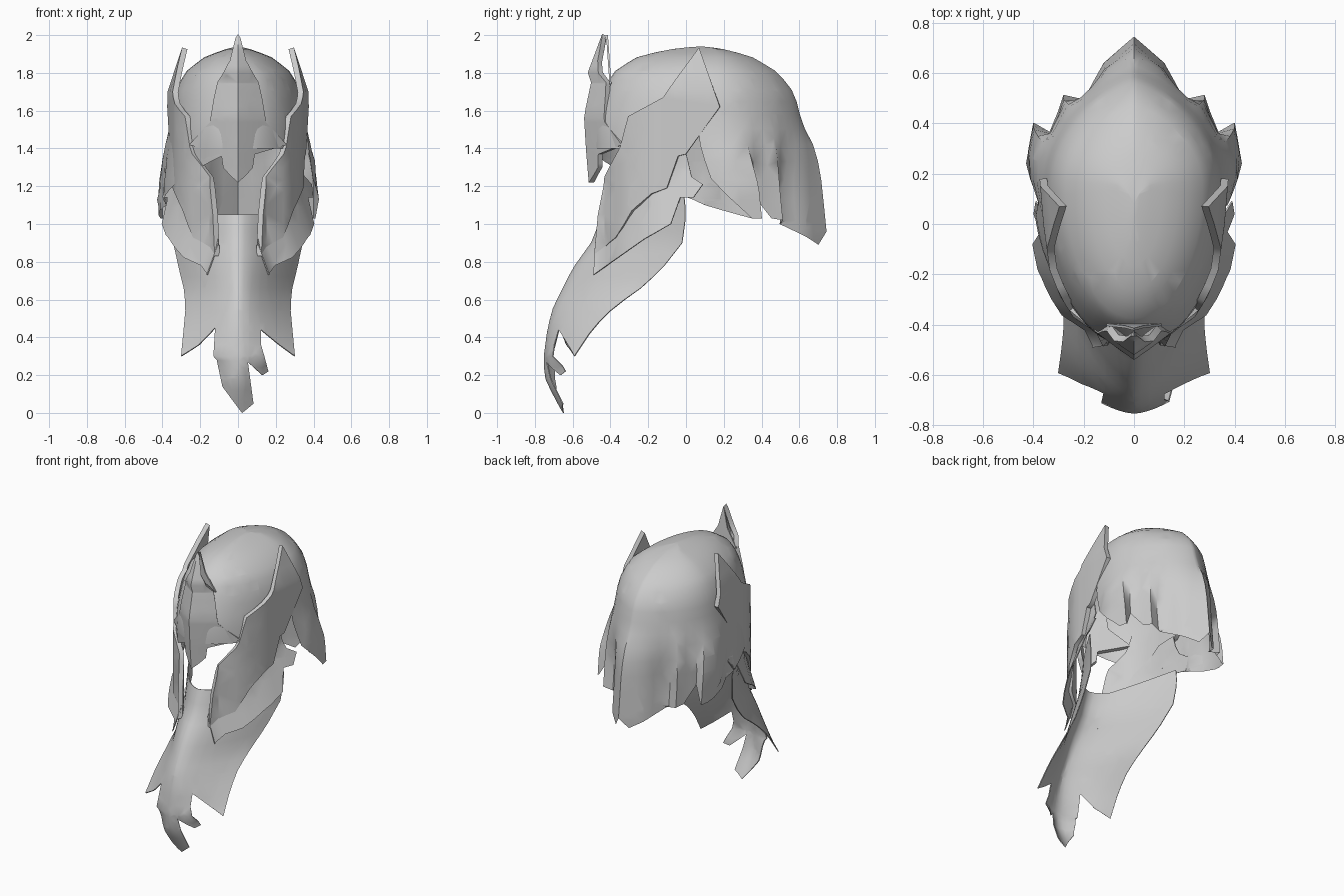
import bpy, bmesh
from math import sin, cos, pi, radians, sqrt
from mathutils import Vector

if "Cube" in bpy.data.objects:
    bpy.data.objects.remove(bpy.data.objects["Cube"])

grey = bpy.data.materials.new("plain_grey")
grey.use_nodes = True
COLOR = (0.6, 0.6, 0.6, 1)
grey.diffuse_color = COLOR
grey.node_tree.nodes["Principled BSDF"].inputs["Base Color"].default_value = COLOR


def interp(table, t):
    """Piecewise linear lookup; rows are (key, value, ...) with rising keys."""
    if t <= table[0][0]:
        return table[0][1:]
    for a, b in zip(table, table[1:]):
        if t <= b[0]:
            f = (t - a[0]) / (b[0] - a[0])
            return [p + (q - p) * f for p, q in zip(a[1:], b[1:])]
    return table[-1][1:]


def sheet(name, outline, shape, steps, thick=0.0, mirror=False):
    """Cut a flat outline into a grid, bend it with shape(u, v), thicken it."""
    bm = bmesh.new()
    bm.faces.new([bm.verts.new((u, v, 0)) for u, v in outline])
    bmesh.ops.triangulate(bm, faces=bm.faces[:])
    for axis, step in enumerate(steps):
        values = [p[axis] for p in outline]
        normal = Vector((1 - axis, axis, 0))
        k = int(min(values) / step) - 1
        while k * step < max(values):
            bmesh.ops.bisect_plane(bm, geom=bm.verts[:] + bm.edges[:] + bm.faces[:],
                                   plane_co=normal * (k * step), plane_no=normal, dist=1e-5)
            k += 1
    for v in bm.verts:
        v.co = shape(v.co.x, v.co.y)
    bmesh.ops.remove_doubles(bm, verts=bm.verts[:], dist=0.001)
    bmesh.ops.triangulate(bm, faces=bm.faces[:])
    bmesh.ops.recalc_face_normals(bm, faces=bm.faces[:])
    mesh = bpy.data.meshes.new(name)
    bm.to_mesh(mesh)
    bm.free()
    mesh.materials.append(grey)
    ob = bpy.data.objects.new(name, mesh)
    bpy.context.collection.objects.link(ob)
    bpy.ops.object.select_all(action='DESELECT')
    ob.select_set(True)
    bpy.context.view_layer.objects.active = ob
    if thick:
        mod = ob.modifiers.new("thickness", 'SOLIDIFY')
        mod.thickness, mod.offset = thick, 0
        bpy.ops.object.modifier_apply(modifier=mod.name)
    bpy.ops.object.shade_smooth_by_angle(angle=radians(50))
    if mirror:
        ob.modifiers.new("mirror", 'MIRROR')


def both(half):
    """Complete a half outline that starts and ends on the centre line."""
    return half + [(-u, v) for u, v in reversed(half) if u > 0]


# Head rings: height, front y, back y, half width
HEAD = [(0.9, -0.4, 0.745, 0.41), (1.2, -0.45, 0.72, 0.4), (1.4, -0.49, 0.67, 0.375),
        (1.53, -0.49, 0.615, 0.36), (1.69, -0.44, 0.575, 0.335), (1.8, -0.39, 0.49, 0.285),
        (1.88, -0.27, 0.36, 0.185), (1.92, -0.12, 0.23, 0.085), (1.935, 0, 0.14, 0.03),
        (1.94, 0.08, 0.08, 0)]
TOP = 1.94
# Cross-section of the hanging locks: turn, x, y
LOCKS = [(0, 0, 0.745), (0.12, 0.12, 0.64), (0.23, 0.2, 0.5), (0.28, 0.28, 0.52),
         (0.32, 0.3, 0.46), (0.36, 0.335, 0.385), (0.4, 0.4, 0.41), (0.46, 0.43, 0.25),
         (0.53, 0.37, 0.09)]


def head_point(s, v):
    """s runs from 0 at the back to 1 or -1 at the front; v is 0 at the crown."""
    z = TOP - v * v
    front, back, width = interp(HEAD, z)
    mid = max(front, min(0.15, back))
    turn = abs(s)
    c, x = cos(turn * pi), width * sin(turn * pi)
    if c > 0:
        x *= sqrt(max(0, sin(turn * pi)))
    y = mid + c * ((back - mid) if c > 0 else (mid - front))
    if turn < 0.54:
        lock_x, lock_y = interp(LOCKS, turn)
        fall = max(0, min(1, (1.52 - z) / 0.32))
        x += (lock_x - x) * fall
        y += (lock_y - 0.1 * max(0, z - 0.95) - y) * fall
    return (x if s > 0 else -x, y, z)


# Helmet dome running down into the hair behind it
rim = [(0, TOP), (1, TOP), (1, 1.4), (0.7, 1.4), (0.62, 1.42), (0.54, 1.47), (0.5, 1.24),
       (0.42, 1.03), (0.395, 1.03), (0.36, 1.14), (0.32, 1.03), (0.28, 1.02), (0.23, 1.0),
       (0.12, 0.93), (0.05, 0.89), (0, 0.96)]
sheet("helmet_dome_and_hair", both([(s, sqrt(TOP - z)) for s, z in rim]), head_point, (0.04, 0.06))

# Cheek guards with raised side fins
CHEEK = [(-0.48, 0.11), (-0.42, 0.14), (-0.36, 0.23), (-0.28, 0.28), (-0.18, 0.32),
         (0, 0.345), (0.18, 0.36)]


def cheek_point(y, z):
    return (interp(CHEEK, y)[0] - 0.3 * max(0, z - 1.7), y, z)


cheek = [(0.07, 1.93), (0.18, 1.62), (0, 1.37), (-0.04, 1.36), (-0.1, 1.19), (-0.18, 1.16),
         (-0.28, 1.07), (-0.36, 0.93), (-0.48, 0.83), (-0.46, 1.05), (-0.42, 1.25),
         (-0.34, 1.41), (-0.3, 1.57), (-0.12, 1.67)]
sheet("cheek_guards", cheek, cheek_point, (0.06, 0.1), 0.03, True)


# Side whiskers flaring out from under the cheek guards
def whisker_point(y, z):
    flare = max(0, 1.29 + 0.75 * y - z)
    return (interp(CHEEK, y)[0] - 0.02 + 0.38 * flare, y, z)


whisker = [(-0.49, 0.73), (-0.22, 0.92), (-0.08, 1.0), (-0.03, 1.14), (0.04, 1.14),
           (0.09, 1.21), (0.03, 1.25), (0, 1.38), (-0.12, 1.36), (-0.3, 1.2), (-0.48, 0.9)]
sheet("side_whiskers", whisker, whisker_point, (0.06, 0.1), 0.006, True)

# Beard: height, front y, edge y, half width
BEARD = [(0, -0.65, -0.5, 0.3), (0.17, -0.74, -0.42, 0.3), (0.25, -0.75, -0.46, 0.3),
         (0.3, -0.75, -0.59, 0.3), (0.45, -0.73, -0.49, 0.285), (0.56, -0.7, -0.38, 0.275),
         (0.66, -0.65, -0.24, 0.285), (0.76, -0.6, -0.13, 0.31), (0.9, -0.5, -0.02, 0.34),
         (1.05, -0.44, 0, 0.355), (1.15, -0.42, -0.01, 0.355)]


def beard_point(u, z):
    front, edge, width = interp(BEARD, z)
    return (width * u, front + (edge - front) * abs(u) ** 1.6, z)


beard = [(-1, 1.15), (-0.3, 1.05), (0.3, 1.05), (1, 1.15), (1, 0.3), (0.74, 0.36), (0.42, 0.44),
         (0.41, 0.36), (0.53, 0.22), (0.43, 0.2), (0.17, 0.27), (0.27, 0.05), (0.07, 0),
         (-0.27, 0.14), (-0.37, 0.28), (-0.43, 0.3), (-0.42, 0.45), (-0.7, 0.36), (-1, 0.3)]
sheet("beard", beard, beard_point, (0.1, 0.06), 0.006)

# Face crest: pointed spike, brow and nose guard, with a flat back to the spike
CREST = [(1.22, -0.5), (1.4, -0.515), (1.57, -0.525), (1.76, -0.485), (1.8, -0.505), (2, -0.43)]
crest = both([(0, 2), (0.035, 1.86), (0.1, 1.75), (0.12, 1.66), (0.14, 1.54),
              (0.25, 1.42), (0.08, 1.37), (0.07, 1.3), (0, 1.22)])
sheet("face_crest", crest, lambda x, z: (x, interp(CREST, z)[0] + 0.75 * abs(x), z),
      (0.05, 0.06), 0.03)
spike = both([(0, 2), (0.035, 1.86), (0.11, 1.74), (0, 1.74)])
sheet("spike_back", spike, lambda x, z: (x, -0.4 - 0.07 * (z - 1.74), z), (0.05, 0.06), 0.01)
